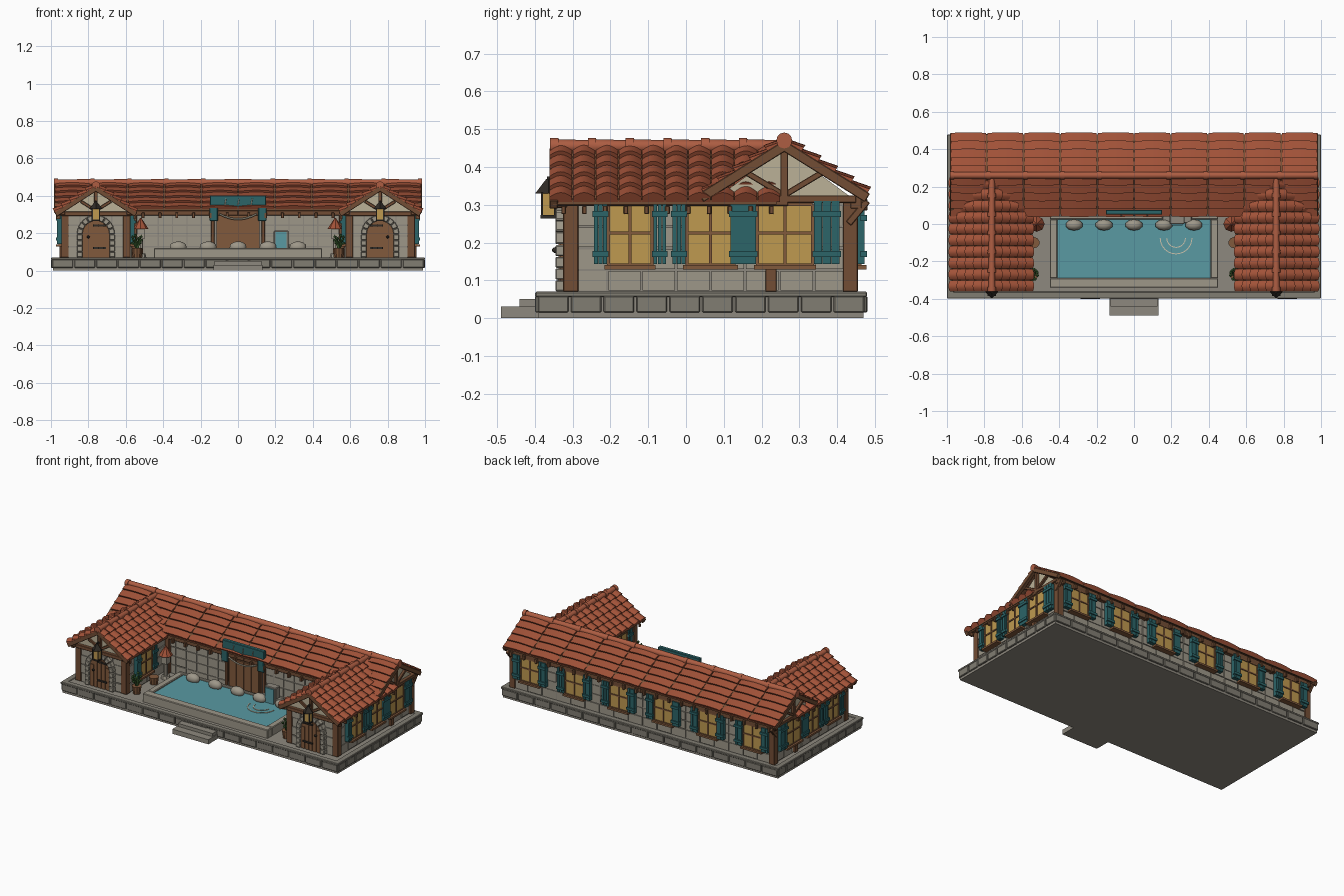
import bpy, bmesh, math, random
from mathutils import Vector as V, Matrix as M

if "Cube" in bpy.data.objects:
    bpy.data.objects.remove(bpy.data.objects["Cube"])

random.seed(4)
COL = dict(stone=(.27, .25, .21), block=(.22, .205, .17), light=(.34, .31, .25), wood=(.17, .075, .035),
           door=(.22, .10, .045), tile=(.36, .085, .04), cap=(.42, .11, .055), teal=(.025, .13, .14),
           water=(.1, .32, .36), glass=(.52, .32, .08), plaster=(.5, .44, .31), dark=(.03, .025, .02),
           leaf=(.06, .16, .04), rope=(.6, .55, .42))
MATS = {}
for k, c in COL.items():
    MATS[k] = bpy.data.materials.new(k)
    MATS[k].diffuse_color = (*c, 1)
I = M.Identity(4)


class Part:
    """Collects primitives into one named object."""
    def __init__(s, name, mat, mirror=False, smooth=False, bevel=0):
        s.name, s.mat, s.mirror, s.smooth, s.bevel, s.bm = name, mat, mirror, smooth, bevel, bmesh.new()

    def box(s, x0, x1, y0, y1, z0, z1, m=I):
        t = M.Translation(((x0+x1)/2, (y0+y1)/2, (z0+z1)/2)) @ M.Diagonal((x1-x0, y1-y0, z1-z0, 1))
        bmesh.ops.create_cube(s.bm, size=1, matrix=m @ t)

    def beam(s, p, q, w, h):
        p, q = V(p), V(q)
        d = q - p
        t = M.Translation((p+q)/2) @ d.to_track_quat('Z', 'Y').to_matrix().to_4x4() @ M.Diagonal((w, h, d.length, 1))
        bmesh.ops.create_cube(s.bm, size=1, matrix=t)

    def rod(s, p, q, r1, r2, n=12):
        p, q = V(p), V(q)
        t = M.Translation((p+q)/2) @ (q-p).to_track_quat('Z', 'Y').to_matrix().to_4x4()
        bmesh.ops.create_cone(s.bm, cap_ends=True, segments=n, radius1=r1, radius2=r2, depth=(q-p).length, matrix=t)

    def ball(s, c, sx, sy, sz, sub=2):
        bmesh.ops.create_icosphere(s.bm, subdivisions=sub, radius=1, matrix=M.Translation(c) @ M.Diagonal((sx, sy, sz, 1)))

    def loft(s, a, b):
        a, b = [s.bm.verts.new(v) for v in a], [s.bm.verts.new(v) for v in b]
        for i in range(len(a)):
            j = (i+1) % len(a)
            s.bm.faces.new((a[i], a[j], b[j], b[i]))
        s.bm.faces.new(a[::-1])
        s.bm.faces.new(b)

    def done(s):
        bmesh.ops.recalc_face_normals(s.bm, faces=s.bm.faces[:])
        me = bpy.data.meshes.new(s.name)
        s.bm.to_mesh(me)
        o = bpy.data.objects.new(s.name, me)
        bpy.context.collection.objects.link(o)
        me.materials.append(MATS[s.mat])
        if s.bevel:
            b = o.modifiers.new("bevel", 'BEVEL')
            b.width, b.segments = s.bevel, 1
        if s.mirror:
            o.modifiers.new("mirror", 'MIRROR')
        if s.smooth:
            bpy.context.view_layer.objects.active = o
            o.select_set(True)
            bpy.ops.object.shade_smooth_by_angle(angle=.7)
            o.select_set(False)


def face(x, y, deg):  # wall frame: local x runs along the wall, local -y points outwards
    return M.Translation((x, y, 0)) @ M.Rotation(math.radians(deg), 4, 'Z')


def stones(p, m, u0, u1, z0, z1, cols, rows, out=.006):
    for r in range(rows):
        za, zb = z0 + (z1-z0)*r/rows, z0 + (z1-z0)*(r+1)/rows
        for c in range(cols):
            ua, ub = u0 + (u1-u0)*c/cols, u0 + (u1-u0)*(c+1)/cols
            p.box(ua+.003, ub-.003, -out*random.uniform(.5, 1.2), .01, za+.003, zb-.003, m)


def tiles(p, o, along, up, cols, rows, arch, step=.012):
    o, along, up = V(o), V(along), V(up)
    n = along.cross(up).normalized()
    n = n if n.z > 0 else -n
    for r in range(rows):
        for c in range(cols):
            ends = []
            for j in (0, 1):
                base = o + up*((r + j*1.0)/rows)
                h = step*(1-j) + .004
                pts = [base + along*((c+.02+.96*i/6)/cols) + n*(h + arch*math.sin(math.pi*i/6)) for i in range(7)]
                ends.append(pts + [base + along*((c+.98)/cols), base + along*((c+.02)/cols)])
            p.loft(*ends)


P = {k: Part(*a) for k, a in dict(
    base=("plinth", 'stone'), edge=("plinth_blocks", 'block', False, False, .003), wall=("walls", 'stone', True),
    blk=("wall_stones", 'light', True), post=("timber_frame", 'wood', True, False, .002),
    gable=("gable_plaster", 'plaster', True), roof=("roof_tiles", 'tile', True, True),
    under=("roof_boards", 'wood', True), cap=("ridge_caps", 'cap', True, True),
    glass=("window_panes", 'glass', True), frame=("window_frames", 'door', True), shut=("shutters", 'teal', True),
    arch=("door_arch_stones", 'light', True, False, .003), door=("arched_doors", 'door', True),
    iron=("door_ironwork", 'dark', True), lamp=("lantern_glow", 'glass', True)).items()}

# plinth with block edging, front steps
P['base'].box(-.99, .99, -.39, .47, 0, .066)
for m, L, n in ((face(0, -.392, 0), .995, 17), (face(0, .472, 180), .995, 17),
                (face(.992, .04, 90), .435, 10), (face(-.992, .04, -90), .435, 10)):
    stones(P['edge'], m, -L, L, .012, .062, n, 1, .007)
    P['edge'].box(-L-.004, L+.004, -.007, .03, .056, .07, m)
P['base'].box(-.13, .13, -.49, -.39, 0, .03)
P['base'].box(-.125, .125, -.44, -.39, .03, .05)

# walls with raised stones
P['wall'].box(0, .935, .085, .44, .06, .32)
P['wall'].box(.585, .935, -.315, .1, .06, .31)
for m, a, b, n in ((face(0, .085, 0), .12, .58, 6), (face(0, .44, 180), -.93, 0, 9),
                   (face(.935, 0, 90), -.3, .43, 8), (face(.585, 0, -90), -.08, .3, 4),
                   (face(.76, -.315, 0), -.17, .17, 4)):
    stones(P['blk'], m, a, b, .07, .3, n, 4)

# timber posts, beams, braces and rafter tails
B = P['post']
for x, y in ((.925, -.305), (.595, -.305), (.935, .435)):
    B.box(x-.02, x+.02, y-.02, y+.02, .07, .31)
B.box(.925, .955, .21, .24, .07, .14)
B.box(.54, .57, .06, .09, .07, .31)
B.box(.125, .145, .07, .09, .07, .31)
B.box(0, .6, .06, .085, .295, .32)
B.box(0, .96, .435, .465, .29, .325)
B.box(.925, .965, -.35, .27, .297, .317)
B.box(.555, .595, -.35, .06, .297, .317)
B.box(.57, .95, -.345, -.315, .292, .315)
B.box(.93, .965, .08, .45, .305, .325)
for i in range(11):
    B.box(.95, .972, -.33+i*.055, -.318+i*.055, .275, .297)
    B.box(.02+i*.09, .035+i*.09, .44, .48, .285, .315)
for y in (-.32, -.08):
    B.box(.548, .56, y, y+.012, .275, .297)
for i in range(6):
    B.box(.05+i*.09, .065+i*.09, .045, .07, .28, .31)
B.beam((.95, .43, .25), (.95, .48, .31), .018, .018)

# gables: plaster, bargeboards, king posts and struts
P['gable'].loft([(x, -.325, z) for x, z in ((.57, .3), (.95, .3), (.76, .43))],
                [(x, .1, z) for x, z in ((.57, .3), (.95, .3), (.76, .43))])
P['gable'].loft([(.945, y, z) for y, z in ((.07, .31), (.45, .31), (.26, .45))],
                [(.9, y, z) for y, z in ((.07, .31), (.45, .31), (.26, .45))])
for s in (-1, 1):
    B.beam((.76, -.35, .438), (.76+s*.215, -.35, .3), .022, .026)
    B.beam((.76, -.335, .32), (.76+s*.08, -.335, .37), .014, .016)
    B.beam((.972, .26, .455), (.972, .26+s*.22, .318), .022, .026)
    B.beam((.955, .26, .325), (.955, .26+s*.1, .385), .016, .016)
B.box(.75, .77, -.345, -.325, .3, .43)
B.box(.945, .965, .25, .27, .31, .45)

# roofs: boards, overlapping curved tiles, ridge caps
U = P['under']
for ye in (.05, .478):
    a = [(0, ye, .322), (0, .26, .455), (0, .26, .468), (0, ye, .337)]
    U.loft(a, [(.98, y, z) for _, y, z in a])
    tiles(P['roof'], (0, ye, .328), (.983, 0, 0), (0, .26-ye, .138), 5, 5, .007)
for xe in (.55, .976):
    a = [(xe, -.352, .3), (.76, -.352, .44), (.76, -.352, .452), (xe, -.352, .312)]
    U.loft(a, [(x, .24, z) for x, _, z in a])
    tiles(P['roof'], (xe, -.362, .307), (0, .612, 0), (.76-xe, 0, .138), 10, 5, .014)
for i in range(5):
    x = i*.197
    P['cap'].rod((x, .26, .47), (x+.195, .26, .47), .019, .017)
    P['cap'].rod((x+.175, .26, .47), (x+.197, .26, .47), .021, .021)
for i in range(6):
    y = -.36+i*.1
    P['cap'].rod((.76, y, .455), (.76, y+.1, .455), .019, .016)
    P['cap'].rod((.76, y, .455), (.76, y+.022, .455), .022, .022)


# shuttered windows on the sides, back and courtyard
def window(m, w, sw, h=.3):
    z0, zm, a = .14, .225, w/2
    P['glass'].box(-a, a, -.018, .01, z0, h, m)
    F = P['frame']
    for u in (-a, 0, a):
        F.box(u-.004, u+.004, -.023, .01, z0, h, m)
    for z in (z0, zm, h):
        F.box(-a, a, -.023, .01, z-.004, z+.004, m)
    F.box(-a-.01, a+.01, -.036, .01, z0-.012, z0, m)
    for s in (-1, 1):
        c = s*(a+sw/2+.003)
        for i in range(3):
            u = c + (i-1)*sw/3
            P['shut'].box(u-sw/6+.001, u+sw/6-.001, -.03, -.004, z0+.003, h+.01, m)
        for z in (z0+.03, h-.025):
            P['shut'].box(c-sw/2-.003, c+sw/2+.003, -.037, -.02, z-.008, z+.008, m)


for y, w, s in ((-.148, .115, .036), (.065, .125, .036), (.262, .145, .07)):
    window(face(.937, y, 90), w, s)
for x in (.16, .48, .8):
    window(face(x, .442, 180), .13, .05, .29)
window(face(.583, -.14, -90), .12, .04, .285)

# arched wing doors: planked leaf, voussoirs, hinges
def arc(r, y):
    return [(.76-r, y, .07)] + [(.76-r*math.cos(math.pi*i/10), y, .195+r*math.sin(math.pi*i/10)) for i in range(11)] + [(.76+r, y, .07)]
P['door'].loft(arc(.072, -.333), arc(.072, -.31))
for i in range(5):
    u = .704+i*.028
    P['door'].box(u-.011, u+.011, -.338, -.33, .07, .195+math.sqrt(max(0, .066**2-(abs(u-.76)+.008)**2)))
for i in range(9):
    t0, t1 = math.pi*(i+.04)/9, math.pi*(i+.96)/9
    q = [(.76+r*math.cos(t), .195+r*math.sin(t)) for r, t in ((.072, t0), (.102, t0), (.102, t1), (.072, t1))]
    P['arch'].loft([(x, -.346, z) for x, z in q], [(x, -.31, z) for x, z in q])
for s in (-1, 1):
    for i in range(4):
        c = .76+s*.087
        P['arch'].box(c-.015, c+.015, -.346, -.31, .071+i*.031, .1+i*.031)
for z in (.12, .24):
    P['iron'].box(.705, .775, -.345, -.335, z-.005, z+.005)
P['iron'].ball((.80, -.345, .18), .008, .01, .008)

# hanging lanterns above the doors
P['lamp'].box(.742, .778, -.38, -.348, .272, .33)
for x in (.741, .779):
    for y in (-.381, -.347):
        P['iron'].box(x-.003, x+.003, y-.003, y+.003, .27, .333)
P['iron'].box(.738, .782, -.385, -.343, .264, .273)
P['iron'].rod((.76, -.364, .33), (.76, -.364, .368), .035, .006, 4)
P['iron'].box(.756, .764, -.368, -.34, .362, .375)
for p in P.values():
    p.done()

# central double door
d = Part("entrance_door", 'door')
d.box(-.115, .115, .068, .09, .07, .295)
for i in range(8):
    d.box(-.107+i*.027, -.083+i*.027, .06, .07, .075, .288)
d.done()

# signboard with side hangings and a rope swag
d = Part("signboard", 'teal', bevel=.003)
d.box(-.15, .15, .05, .075, .335, .402)
for s in (-1, 1):
    d.box(s*.13-.022, s*.13+.022, .045, .058, .265, .34)
d.done()
d = Part("rope_swag", 'rope')
pts = [(u*.1, .045, .275+.028*u*u) for u in [i/5-1 for i in range(11)]]
for p, q in zip(pts, pts[1:]):
    d.rod(p, q, .005, .005, 6)
for x in (-.07, 0, .07):
    d.rod((x, .046, .35), (x+.006, .046, .385), .003, .003, 6)
d.done()

# pool: stone rim, water, boulders, waterfall, ripples
d = Part("pool_rim", 'light', bevel=.004)
for b in ((-.45, .45, -.34, -.29), (-.45, .45, .025, .045), (-.45, -.41, -.29, .025), (.41, .45, -.29, .025)):
    d.box(*b, .06, .12)
d.done()
d = Part("pool_water", 'water')
d.box(-.41, .41, -.29, .025, .06, .11)
d.box(.2, .26, -.008, .004, .1, .205)
d.done()
d = Part("waterfall_spout", 'stone', bevel=.004)
d.box(.19, .27, .0, .05, .07, .213)
d.box(.15, .31, .005, .045, .11, .14)
d.done()
d = Part("boulders", 'light', smooth=True)
for i in range(5):
    d.ball((-.32+i*.16, -.005, .125), .047, .03, .032)
d.done()
d = Part("ripples", 'rope')
for r in (.05, .085):
    for i in range(12):
        p, q = [(.225+r*math.cos(t), -.075-r*math.sin(t), .111) for t in (math.pi*i/12, math.pi*(i+1)/12)]
        d.beam(p, q, .005, .005)
d.done()

# courtyard lanterns, planters and buckets, mirrored
a, b, c, l = (Part("garden_lantern", 'light', True), Part("garden_lantern_roof", 'tile', True),
              Part("planters", 'door', True), Part("plants", 'leaf', True))
a.rod((.52, 0, .07), (.52, 0, .09), .03, .025, 8)
a.rod((.52, 0, .09), (.52, 0, .17), .013, .013, 8)
a.box(.5, .54, -.02, .02, .17, .225)
b.rod((.52, 0, .222), (.52, 0, .28), .042, .004, 8)
c.rod((.54, -.27, .07), (.54, -.27, .12), .022, .03, 10)
c.rod((.535, -.1, .07), (.535, -.1, .115), .024, .03, 10)
for i in range(12):
    t = i*2.4
    p = V((.54, -.27, .115))
    l.rod(p, p+V((.026*math.cos(t), .03*math.sin(t), .04+.004*i)), .006, .002, 5)
    l.ball(p+V((.024*math.cos(t), .028*math.sin(t), .03+.004*i)), .009, .009, .007, 1)
for p in (a, b, c, l):
    p.done()

for m in bpy.data.materials:
    if m.users and not m.is_grease_pencil:
        m.use_nodes = True
        m.node_tree.nodes["Principled BSDF"].inputs["Base Color"].default_value = m.diffuse_color
